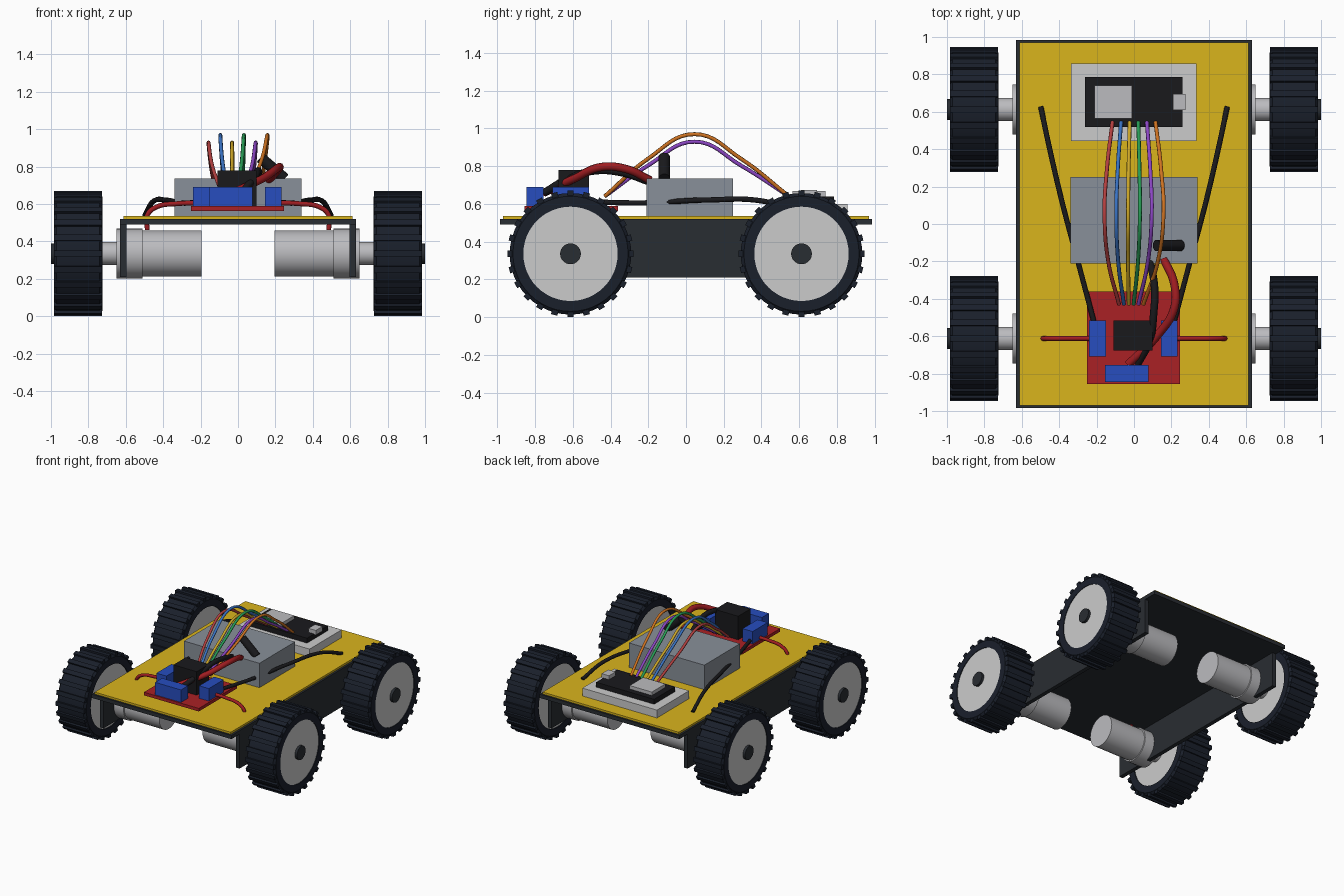
import bpy, bmesh, math
from mathutils import Vector, Matrix

if "Cube" in bpy.data.objects:
    bpy.data.objects.remove(bpy.data.objects["Cube"])


def mat(name, r, g, b):
    m = bpy.data.materials.new(name)
    m.diffuse_color = (r, g, b, 1)
    m.use_nodes = True
    m.node_tree.nodes["Principled BSDF"].inputs["Base Color"].default_value = m.diffuse_color
    return m


DARK = mat("charcoal", 0.022, 0.026, 0.032)
YELLOW = mat("yellow", 0.70, 0.46, 0.012)
TYRE = mat("tyre_rubber", 0.010, 0.014, 0.024)
RIM = mat("rim_grey", 0.68, 0.68, 0.69)
SILVER = mat("silver", 0.50, 0.50, 0.52)
CASE = mat("case_grey", 0.25, 0.28, 0.32)
WHITE = mat("white", 0.75, 0.75, 0.75)
BLACK = mat("black", 0.01, 0.01, 0.012)
RED = mat("red", 0.40, 0.015, 0.018)
BLUE = mat("blue", 0.02, 0.075, 0.52)


def finish(bm, name, material, smooth=False):
    me = bpy.data.meshes.new(name)
    bmesh.ops.recalc_face_normals(bm, faces=bm.faces)
    bm.to_mesh(me)
    bm.free()
    if smooth:
        me.shade_smooth()
        me.set_sharp_from_angle(angle=math.radians(30))
    me.materials.append(material)
    ob = bpy.data.objects.new(name, me)
    bpy.context.collection.objects.link(ob)
    return ob


def box(name, x, y, z, material):
    lo, hi = Vector((x[0], y[0], z[0])), Vector((x[1], y[1], z[1]))
    bm = bmesh.new()
    bmesh.ops.create_cube(bm, size=1, matrix=Matrix.Translation((lo + hi) / 2)
                          @ Matrix.Diagonal((*(hi - lo), 1)))
    return finish(bm, name, material)


def rod(name, a, b, r, material, seg=32):
    a, b = Vector(a), Vector(b)
    d = b - a
    bm = bmesh.new()
    bmesh.ops.create_cone(bm, cap_ends=True, segments=seg, radius1=r, radius2=r, depth=d.length,
                          matrix=Matrix.Translation((a + b) / 2) @ d.to_track_quat('Z', 'Y').to_matrix().to_4x4())
    return finish(bm, name, material, True)


def wire(name, pts, r, material):
    cu = bpy.data.curves.new(name, 'CURVE')
    cu.dimensions = '3D'
    cu.bevel_depth = r
    cu.bevel_resolution = 2
    cu.use_fill_caps = True
    cu.resolution_u = 8
    sp = cu.splines.new('BEZIER')
    sp.bezier_points.add(len(pts) - 1)
    for p, co in zip(sp.bezier_points, pts):
        p.co = co
        p.handle_left_type = p.handle_right_type = 'AUTO'
    cu.materials.append(material)
    ob = bpy.data.objects.new(name, cu)
    bpy.context.collection.objects.link(ob)


# Tyre: ring profile turned about the axle, with raised tread bars
def tyre(name, sx, cy, cz):
    bm = bmesh.new()
    prof = [(-.13, .25), (-.13, .305), (-.115, .322), (.115, .322), (.13, .305), (.13, .25)]
    n = 48
    rings = [[bm.verts.new((x, r * math.cos(t), r * math.sin(t))) for x, r in prof]
             for t in (2 * math.pi * i / n for i in range(n))]
    for i in range(n):
        a, b = rings[i], rings[(i + 1) % n]
        for j in range(len(prof)):
            k = (j + 1) % len(prof)
            bm.faces.new((a[j], a[k], b[k], b[j]))
    for i in range(24):
        bmesh.ops.create_cube(bm, size=1, matrix=Matrix.Rotation(2 * math.pi * i / 24, 4, 'X')
                              @ Matrix.Translation((0, 0, .322)) @ Matrix.Diagonal((.256, .034, .026, 1)))
    ob = finish(bm, name, TYRE, True)
    ob.location = (sx * .855, cy, cz)


# Chassis tray, side rails and deck
box("chassis_plate", (-.63, .63), (-.985, .985), (.49, .52), DARK)
box("deck", (-.613, .613), (-.97, .97), (.52, .536), YELLOW)
for sx, side in ((-1, "left"), (1, "right")):
    box(side + "_side_rail", sorted((sx * .597, sx * .63)), (-.88, .88), (.21, .495), DARK)

# Wheels, motors and axles
CZ = .335
for sx, side in ((-1, "left"), (1, "right")):
    for cy, end in ((-.612, "front"), (.612, "rear")):
        tag = end + "_" + side
        tyre("tyre_" + tag, sx, cy, CZ)

        def part(name, x0, x1, r, m, seg=32):
            rod(name + "_" + tag, (sx * x0, cy, CZ), (sx * x1, cy, CZ), r, m, seg)
        part("rim", .732, .98, .252, RIM, 48)
        part("hub", .96, 1.0, .055, DARK)
        part("axle", .64, .74, .062, SILVER)
        part("gearbox", .51, .65, .134, SILVER)
        part("motor", .195, .515, .124, SILVER)

# Battery case and switch
box("battery_case", (-.34, .34), (-.21, .25), (.536, .735), CASE)
rod("battery_plug", (.12, -.115, .848), (.25, -.115, .735), .03, BLACK, 20)

# Breadboard and controller
box("breadboard", (-.338, .335), (.443, .857), (.536, .60), WHITE)
box("controller_board", (-.262, .26), (.518, .785), (.60, .64), BLACK)
box("radio_shield", (-.21, -.01), (.565, .74), (.635, .668), SILVER)
box("usb_socket", (.208, .275), (.61, .695), (.635, .672), SILVER)

# Motor driver board
box("driver_board", (-.25, .245), (-.855, -.36), (.563, .588), RED)
box("heat_sink", (-.11, .10), (-.675, -.515), (.588, .78), BLACK)
box("front_terminal", (-.155, .077), (-.845, -.755), (.588, .69), BLUE)
box("left_terminal", (-.24, -.15), (-.708, -.515), (.588, .69), BLUE)
box("right_terminal", (.145, .232), (-.708, -.515), (.588, .69), BLUE)

# Motor leads: short red to the front motors, long black to the rear
WIRE_RED = mat("wire_red", 0.35, 0.012, 0.015)
for sx, side in ((-1, "left"), (1, "right")):
    wire(side + "_front_motor_lead", [(sx * x, -.612, z) for x, z in
         ((.22, .605), (.32, .602), (.44, .582), (.485, .54), (.485, .46))], .013, WIRE_RED)
    wire(side + "_rear_motor_lead", [(sx * x, y, z) for x, y, z in
         ((.215, -.52, .61), (.30, -.2, .605), (.38, .1, .62), (.455, .42, .612), (.498, .625, .54))],
         .014, BLACK)

# Power leads from the battery to the driver
wire("power_lead_positive", [(.16, -.19, .725), (.215, -.32, .785), (.215, -.45, .795),
     (.13, -.59, .735), (-.03, -.75, .66)], .022, WIRE_RED)
wire("power_lead_negative", [(.085, -.19, .715), (.11, -.34, .765), (.105, -.48, .775),
     (.085, -.62, .735), (.02, -.75, .66)], .02, BLACK)

# Jumper wires arching over the battery
colours = [("red", .45, .05, .05), ("blue", .04, .17, .55), ("yellow", .60, .38, .02),
           ("green", .02, .33, .09), ("purple", .26, .06, .55), ("orange", .62, .17, .015)]
for i, (name, r, g, b) in enumerate(colours):
    k = i - 2.5
    zt = .015 if i % 2 == 0 else .055
    wire("jumper_" + name, [(k * .026 - .015, -.43, .64), (k * .053 - .005, -.2, .79 + zt * .9),
         (k * .063, .045, .914 + zt), (k * .058, .29, .79 + zt * .9), (k * .046, .545, .64)],
         .0105, mat("jumper_" + name, r, g, b))
